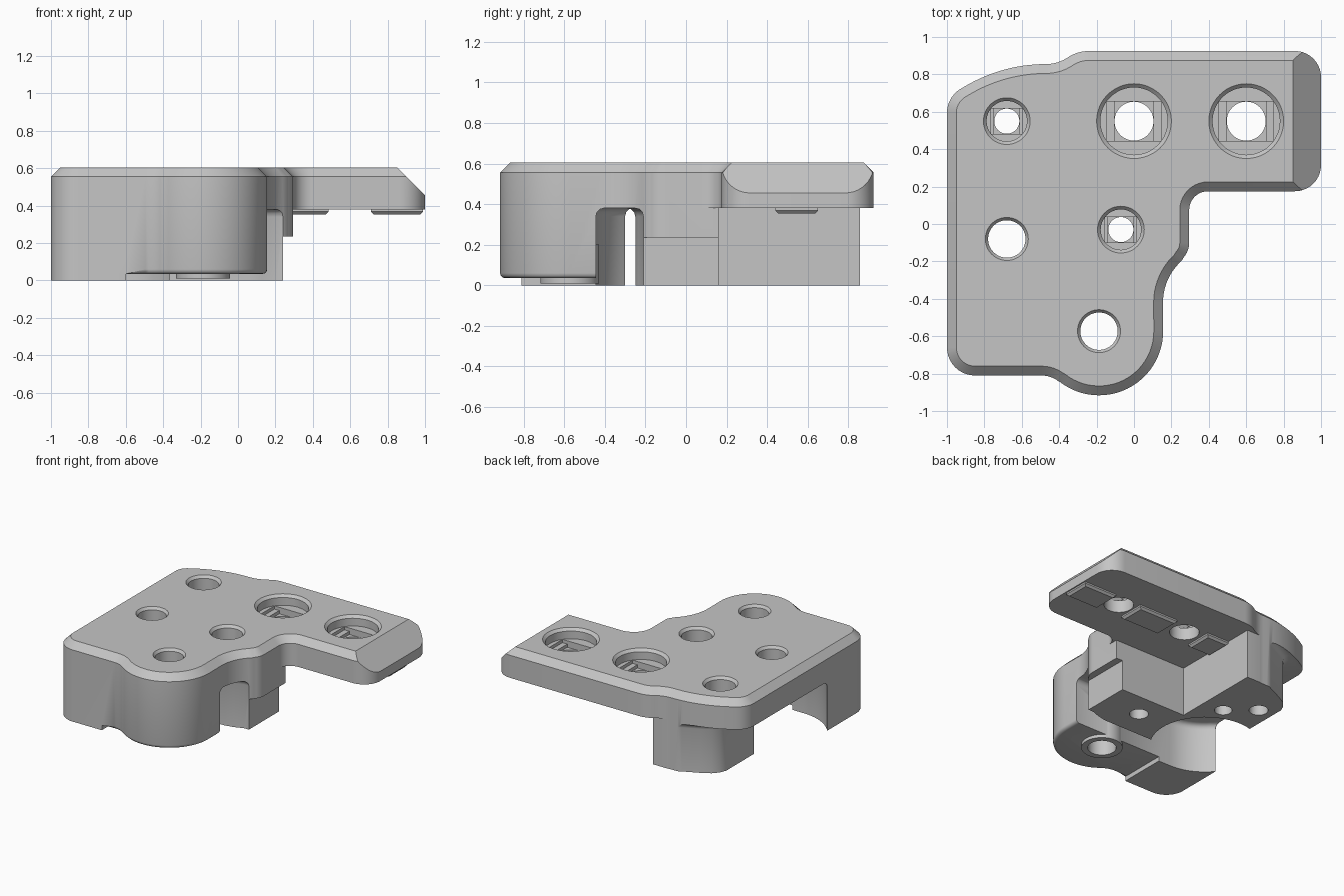
import bpy, bmesh
from math import cos, sin, radians, sqrt
from mathutils import Vector

if "Cube" in bpy.data.objects:
    bpy.data.objects.remove(bpy.data.objects["Cube"])

grey = bpy.data.materials.new("plain grey")
grey.use_nodes = True
colour = (0.56, 0.56, 0.56, 1)
grey.diffuse_color = colour
grey.node_tree.nodes["Principled BSDF"].inputs["Base Color"].default_value = colour


def arc(x, y, r, start, end, steps=10):
    angles = [radians(start + (end - start) * i / steps) for i in range(steps + 1)]
    return [(x + r * cos(a), y + r * sin(a)) for a in angles]


def circle(x, y, r):
    return arc(x, y, r, 0, 360, 48)[:-1]


def rect(x0, x1, y0, y1):
    return [(x0, y0), (x1, y0), (x1, y1), (x0, y1)]


def inset(points, d):
    """Move a counter-clockwise outline inwards by d."""
    result = []
    for i, p in enumerate(points):
        p = Vector(p)
        a = (p - Vector(points[i - 1])).normalized()
        b = (Vector(points[(i + 1) % len(points)]) - p).normalized()
        na, nb = Vector((-a.y, a.x)), Vector((-b.y, b.x))
        result.append(tuple(p + (na + nb) * d / (1 + na.dot(nb))))
    return result


def loft(name, *rings):
    """Solid through rings of equal point count, each (outline, z)."""
    bm = bmesh.new()
    loops = [[bm.verts.new((x, y, z)) for x, y in pts] for pts, z in rings]
    n = len(loops[0])
    for low, high in zip(loops, loops[1:]):
        for i in range(n):
            j = (i + 1) % n
            bm.faces.new((low[i], low[j], high[j], high[i]))
    bm.faces.new(loops[0][::-1])
    bm.faces.new(loops[-1])
    bmesh.ops.recalc_face_normals(bm, faces=bm.faces)
    mesh = bpy.data.meshes.new(name)
    bm.to_mesh(mesh)
    bm.free()
    mesh.materials.append(grey)
    obj = bpy.data.objects.new(name, mesh)
    bpy.context.collection.objects.link(obj)
    return obj


def combine(target, tool, operation="DIFFERENCE"):
    tool.hide_render = True
    mod = target.modifiers.new("cut", "BOOLEAN")
    mod.operation, mod.solver, mod.object = operation, "EXACT", tool
    bpy.context.view_layer.objects.active = target
    bpy.ops.object.modifier_apply(modifier=mod.name)
    bpy.data.objects.remove(tool)


TOP, CEILING, LOBE_Z, FILLET = 0.605, 0.38, 0.035, 0.04
LOBE = (-0.187, -0.573)

# Main outline, counter-clockwise from the front corner
outline = (
    arc(-0.85, -0.66, 0.15, 180, 270)
    + arc(-0.495, -0.96, 0.15, 90, 52, 6)
    + arc(*LOBE, 0.343, 232, 360, 24)
    + arc(0.455, -0.42, 0.3, 180, 131)
    + arc(0.175, -0.1, 0.12, -42, 0, 6)
    + arc(0.395, 0.075, 0.1, 180, 90)
    + arc(0.86, 0.315, 0.14, 270, 360)
    + arc(0.86, 0.785, 0.14, 0, 90)
    + arc(-0.24, 0.719, 0.206, 90, 124, 8)
    + arc(-0.47, 1.061, 0.206, 300, 270, 7)
    + arc(-0.47, 0.004, 0.851, 92, 121, 14)
    + arc(-0.85, 0.594, 0.15, 125, 180, 8)
)
body = loft("bracket_body", (outline, 0), (outline, TOP - 0.05),
            (inset(outline, 0.05), TOP))

# Raised underside of the front lobe with a rounded edge
combine(body, loft("lobe_cut", (rect(-0.6, 2, -2, -0.35), -1),
                   (rect(-0.6, 2, -2, -0.35), LOBE_Z)))
bm = bmesh.new()
bm.from_mesh(body.data)
rim = []
for e in bm.edges:
    mid = (e.verts[0].co + e.verts[1].co) / 2
    if all(abs(v.co.z - LOBE_Z) < 0.001 for v in e.verts) and mid.x > -0.59 and mid.y < -0.36:
        rim.append(e)
bmesh.ops.bevel(bm, geom=rim, offset=0.025, segments=3, profile=0.5, affect="EDGES")
bm.to_mesh(body.data)
bm.free()

# Space below the arm and behind the rear leg
under_arm = [(-0.32, 0.16), (0.295, 0.16), (0.295, -0.08), (2, -0.08),
             (2, 2), (-0.46, 2), (-0.46, 0.858), (-0.32, 0.858)]
combine(body, loft("arm_cut", (under_arm, -1), (under_arm, CEILING)))

# Round pocket around the rear leg, running into a slot between the legs
pocket = ([(-2, -0.3)] + arc(-0.7, -0.06, 0.384, 218.7, 270)
          + [(0.6, -0.444), (0.6, -0.21), (0.2, -0.21), (0.13, -0.235), (0.06, -0.25)]
          + arc(-0.7, -0.06, 0.384, -29.6, 105, 24)
          + [(-0.8, 0.65), (-0.78, 0.7), (-0.74, 0.745), (-0.67, 0.785),
             (-0.55, 0.84), (-0.45, 0.9), (-0.45, 1.2), (-2, 1.2)])
fillet = [(inset(pocket, FILLET * (1 - cos(radians(a)))),
           CEILING - FILLET + FILLET * sin(radians(a))) for a in (0, 30, 60, 90)]
combine(body, loft("pocket_cut", (pocket, -1), *fillet))

# Step in the side of the rear leg
step = rect(0.24, 0.6, -0.3, 0.2)
combine(body, loft("step_cut", (step, -1), (step, 0.235)))

# Sloped end of the arm
combine(body, loft("slope_cut", (rect(1.0, 2, -0.2, 2), 0.455),
                   (rect(0.8, 2, -0.2, 2), 0.655)))

# Ring around the lobe hole
combine(body, loft("lobe_ring", (circle(*LOBE, 0.145), 0.01),
                   (circle(*LOBE, 0.145), 0.2)), "UNION")


def counterbore(x, y, rim_r, bore_r, hole_r, floor):
    """Chamfered bore, then a slot, a square and a round hole, each deeper."""
    combine(body, loft("bore", (circle(x, y, bore_r), floor),
                       (circle(x, y, bore_r), TOP - 0.02),
                       (circle(x, y, rim_r), TOP),
                       (circle(x, y, rim_r), 1)))
    half = sqrt(bore_r ** 2 - hole_r ** 2)
    for half_x, depth in ((half, 0.025), (hole_r, 0.05)):
        shape = rect(x - half_x, x + half_x, y - hole_r, y + hole_r)
        combine(body, loft("recess", (shape, floor - depth), (shape, floor + 0.01)))
    hole = circle(x, y, hole_r - 0.001)
    combine(body, loft("hole", (hole, -1), (hole, floor)))


def plain_hole(x, y, r):
    combine(body, loft("hole", (circle(x, y, r), -1), (circle(x, y, r), TOP - 0.02),
                       (circle(x, y, r + 0.015), TOP), (circle(x, y, r + 0.015), 1)))


# Holes
for x in (0, 0.6):
    counterbore(x, 0.55, 0.2, 0.18, 0.105, 0.525)
for x, y in ((-0.68, 0.55), (-0.07, -0.03)):
    counterbore(x, y, 0.125, 0.108, 0.068, 0.37)
plain_hole(-0.68, -0.08, 0.1)
plain_hole(*LOBE, 0.1)
blind = circle(-0.49, 0.39, 0.062)
combine(body, loft("blind_hole", (blind, -1), (blind, 0.35)))

# Locating tabs under the arm
tabs = []
for i, (x0, x1) in enumerate(((-0.325, -0.13), (0.15, 0.485), (0.71, 0.99))):
    shape = rect(x0, x1, 0.44, 0.65)
    tabs.append(loft(f"locating_tab_{i + 1}", (inset(shape, 0.015), 0.353),
                     (shape, 0.368), (shape, 0.39)))

# Shading
for obj in [body] + tabs:
    bpy.ops.object.select_all(action="DESELECT")
    obj.select_set(True)
    bpy.context.view_layer.objects.active = obj
    bpy.ops.object.shade_smooth_by_angle(angle=radians(32))
